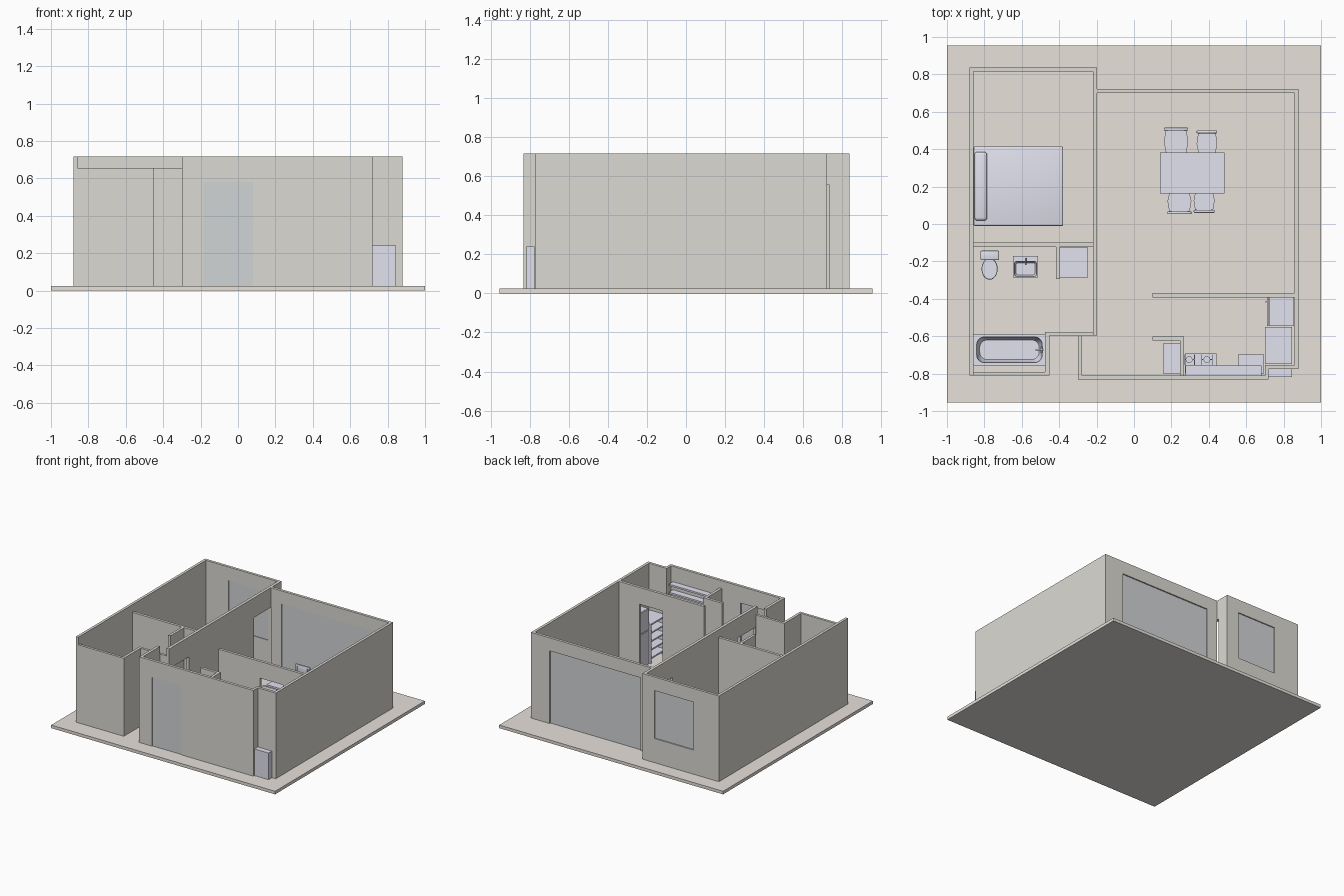
import bpy, bmesh, math
from mathutils import Matrix, Vector

if "Cube" in bpy.data.objects:
    bpy.data.objects.remove(bpy.data.objects["Cube"])

def material(name, rgb):
    m = bpy.data.materials.new(name)
    m.diffuse_color = (*rgb, 1)
    m.use_nodes = True
    m.node_tree.nodes["Principled BSDF"].inputs["Base Color"].default_value = m.diffuse_color
    return m

WALL = material("plaster", (0.72, 0.70, 0.65))
FLOOR = material("floor_tan", (0.80, 0.75, 0.70))
FURN = material("pale_lavender", (0.76, 0.76, 0.86))
GLASS = material("glass_grey", (0.64, 0.66, 0.67))
F, H, L = 0.025, 0.717, 0.655          # floor top, full and low wall tops

def finish(name, bm, mat, smooth=False):
    bmesh.ops.recalc_face_normals(bm, faces=bm.faces)
    me = bpy.data.meshes.new(name)
    bm.to_mesh(me)
    bm.free()
    ob = bpy.data.objects.new(name, me)
    bpy.context.collection.objects.link(ob)
    me.materials.append(mat)
    if smooth:
        bpy.ops.object.select_all(action='DESELECT')
        ob.select_set(True)
        bpy.context.view_layer.objects.active = ob
        bpy.ops.object.shade_smooth_by_angle(angle=math.radians(35))
    return ob

def add_box(bm, x0, x1, y0, y1, z0, z1):
    m = Matrix.Translation(((x0+x1)/2, (y0+y1)/2, (z0+z1)/2)) @ Matrix.Diagonal((x1-x0, y1-y0, z1-z0, 1))
    bmesh.ops.create_cube(bm, size=1, matrix=m)

def boxes(name, mat, *items):
    bm = bmesh.new()
    for b in items:
        add_box(bm, *b)
    return finish(name, bm, mat)

def soft_box(name, b, r, seg=3, mat=FURN):
    bm = bmesh.new()
    add_box(bm, *b)
    bmesh.ops.bevel(bm, geom=bm.edges[:], offset=r, segments=seg, affect='EDGES', profile=0.5)
    return finish(name, bm, mat, True)

def add_cyl(bm, p, q, r, seg=12):
    p, q = Vector(p), Vector(q)
    m = Matrix.Translation((p+q)/2) @ (q-p).to_track_quat('Z', 'Y').to_matrix().to_4x4()
    bmesh.ops.create_cone(bm, cap_ends=True, segments=seg, radius1=r, radius2=r, depth=(q-p).length, matrix=m)

def rods(name, r, *pairs):
    bm = bmesh.new()
    for p, q in pairs:
        add_cyl(bm, p, q, r)
    return finish(name, bm, FURN, True)

def wall(name, x0, x1, y0, y1, top=H, holes=()):
    # holes: (start, end, bottom, top) along the longer direction
    along_x = x1 - x0 > y1 - y0
    a, end = (x0, x1) if along_x else (y0, y1)
    parts = []
    def piece(s, e, z0, z1):
        if e > s and z1 > z0:
            parts.append((s, e, y0, y1, z0, z1) if along_x else (x0, x1, s, e, z0, z1))
    for s, e, z0, z1 in sorted(holes):
        piece(a, s, F, top)
        piece(s, e, F, z0)
        piece(s, e, z1, top)
        a = e
    piece(a, end, F, top)
    return boxes(name, WALL, *parts)

def basin(name, b, rim, depth, r):
    # box with a rounded, hollowed top
    x0, x1, y0, y1, z0, z1 = b
    def ring(bm, inset, z, rad):
        pts = []
        for cx, cy, a0 in ((x1, y1, 0), (x0, y1, 90), (x0, y0, 180), (x1, y0, 270)):
            sx, sy = (1 if cx == x1 else -1), (1 if cy == y1 else -1)
            for k in range(6):
                a = math.radians(a0 + 18*k)
                pts.append(bm.verts.new((cx - sx*(inset+rad) + rad*math.cos(a),
                                         cy - sy*(inset+rad) + rad*math.sin(a), z)))
        return pts
    bm = bmesh.new()
    rings = [ring(bm, 0, z0, 0.004), ring(bm, 0, z1, 0.004), ring(bm, rim, z1, r),
             ring(bm, rim*1.4, z1-depth*0.8, r), ring(bm, rim*2, z1-depth, r)]
    for p, q in zip(rings, rings[1:]):
        for i in range(len(p)):
            j = (i+1) % len(p)
            bm.faces.new((p[i], p[j], q[j], q[i]))
    bm.faces.new(rings[0])
    bm.faces.new(rings[-1])
    return finish(name, bm, FURN, True)

# Floor slab
boxes("floor_slab", FLOOR, (-1, 1, -0.955, 0.955, 0, F))

# Outer walls
wall("left_wall", -0.88, -0.858, -0.81, 0.837)
wall("bedroom_back_wall", -0.858, -0.22, 0.816, 0.837, holes=[(-0.655, -0.305, 0.22, 0.607)])
wall("living_back_wall", -0.197, 0.858, 0.70, 0.722, holes=[(-0.10, 0.712, F, 0.612)])
wall("right_wall", 0.858, 0.88, -0.775, 0.722)
wall("niche_back_wall", 0.70, 0.858, -0.775, -0.754)
wall("niche_side_wall", 0.70, 0.72, -0.832, -0.775)
wall("entry_front_wall", -0.278, 0.70, -0.832, -0.81, holes=[(-0.185, 0.08, F, 0.582)])
wall("entry_side_wall", -0.30, -0.278, -0.832, -0.597)
wall("bathroom_entry_wall", -0.475, -0.22, -0.597, -0.577, L)
wall("bathroom_jog_wall", -0.475, -0.453, -0.81, -0.597, L)
wall("bathroom_front_wall", -0.858, -0.475, -0.81, -0.79, L)

# Inner walls
wall("dividing_wall", -0.22, -0.197, -0.597, 0.837,
     holes=[(-0.575, -0.345, F, 0.557), (0.487, 0.736, F, 0.557)])
wall("bedroom_bath_wall", -0.858, -0.22, -0.122, -0.10, L)
wall("washer_screen_wall", -0.417, -0.396, -0.295, -0.122, L)
wall("kitchen_wall", 0.10, 0.858, -0.392, -0.37, holes=[(0.47, 0.675, F, 0.582)])
wall("kitchen_stub_wall", 0.10, 0.268, -0.624, -0.602, L)
wall("kitchen_end_wall", 0.246, 0.268, -0.81, -0.624, L)

# Glass panes and door leaf, set inside the wall thickness
boxes("bedroom_window", GLASS, (-0.655, -0.305, 0.822, 0.828, 0.22, 0.607))
boxes("living_window", GLASS, (-0.10, 0.712, 0.706, 0.712, F, 0.612))
boxes("front_door", GLASS, (-0.185, 0.08, -0.826, -0.820, F, 0.582))

# Outdoor unit
boxes("outdoor_unit", FURN, (0.717, 0.846, -0.818, -0.776, F, 0.24))

# Bed
soft_box("bed", (-0.857, -0.38, -0.01, 0.415, F, 0.155), 0.006)
soft_box("pillow", (-0.853, -0.785, 0.018, 0.386, 0.15, 0.19), 0.016)

# Dining table
boxes("table_top", FURN, (0.14, 0.483, 0.162, 0.383, 0.215, 0.23))
boxes("table_legs", FURN, *[(x, x+0.016, y, y+0.016, F, 0.215)
                            for x in (0.15, 0.457) for y in (0.172, 0.357)])

# Chairs: tapered seat, four legs, curved back with posts
def chair(i, cx, y_in, y_back, w):
    s = 1 if y_back > y_in else -1
    h, yb = w/2, y_back - s*0.012
    bm = bmesh.new()
    prof = [(-h*.8, y_in), (h*.8, y_in), (h, (y_in+yb)/2), (h*.85, yb), (-h*.85, yb), (-h, (y_in+yb)/2)]
    f = bm.faces.new([bm.verts.new((cx+x, y, 0.135)) for x, y in prof])
    ex = bmesh.ops.extrude_face_region(bm, geom=[f])
    bmesh.ops.translate(bm, vec=(0, 0, 0.013), verts=[v for v in ex['geom'] if isinstance(v, bmesh.types.BMVert)])
    finish(f"chair_seat_{i}", bm, FURN)
    legs = [((cx+k*h*.75, y, F), (cx+k*h*.75, y, t)) for k in (-1, 1)
            for y, t in ((y_in+s*0.012, 0.136), (yb, 0.26))]
    rods(f"chair_legs_{i}", 0.006, *legs)
    soft_box(f"chair_back_{i}", (cx-h, cx+h, min(yb-s*0.003, y_back), max(yb-s*0.003, y_back), 0.20, 0.275), 0.004, 2)

for i, c in enumerate(((0.225, 0.37, 0.515, 0.13), (0.39, 0.37, 0.50, 0.11),
                       (0.243, 0.18, 0.053, 0.128), (0.375, 0.18, 0.06, 0.112))):
    chair(i + 1, *c)

# Bathtub
basin("bathtub", (-0.857, -0.475, -0.757, -0.588, F, 0.17), 0.016, 0.115, 0.04)
rods("bathtub_tap", 0.005, ((-0.487, -0.672, 0.168), (-0.487, -0.672, 0.205)),
     ((-0.487, -0.672, 0.20), (-0.525, -0.672, 0.195)), ((-0.495, -0.69, 0.19), (-0.495, -0.654, 0.19)))

# Washbasin
boxes("basin_cabinet", FURN, (-0.638, -0.52, -0.28, -0.18, F, 0.20))
basin("washbasin", (-0.647, -0.513, -0.288, -0.192, 0.20, 0.245), 0.008, 0.035, 0.012)
boxes("basin_splash", FURN, (-0.647, -0.513, -0.192, -0.172, 0.20, 0.25))
rods("basin_tap", 0.004, ((-0.58, -0.185, 0.245), (-0.58, -0.185, 0.275)), ((-0.58, -0.183, 0.273), (-0.58, -0.22, 0.27)))

# Toilet
soft_box("toilet_tank", (-0.821, -0.722, -0.193, -0.143, 0.10, 0.235), 0.006)
bm = bmesh.new()
levels = []
for z, k in ((F, 0.62), (0.08, 0.6), (0.115, 0.95), (0.145, 1.0), (0.15, 0.95)):
    levels.append([bm.verts.new((-0.772 + 0.043*k*math.cos(t*math.tau/24),
                                 -0.24 + 0.058*k*math.sin(t*math.tau/24), z)) for t in range(24)])
for p, q in zip(levels, levels[1:]):
    for t in range(24):
        bm.faces.new((p[t], p[(t+1) % 24], q[(t+1) % 24], q[t]))
bm.faces.new(levels[0])
bm.faces.new(levels[-1])
finish("toilet_bowl", bm, FURN, True)

# Washing machine
boxes("washer", FURN, (-0.395, -0.246, -0.285, -0.126, F, 0.27))

# Fridge with split doors and handle
boxes("fridge", FURN, (0.722, 0.856, -0.545, -0.393, F, 0.47))
boxes("fridge_doors", FURN, (0.712, 0.72, -0.545, -0.393, F, 0.295), (0.712, 0.72, -0.545, -0.393, 0.302, 0.47))
rods("fridge_handle", 0.004, ((0.706, -0.415, 0.32), (0.706, -0.415, 0.40)))

# Open shelf beside the fridge
boxes("side_shelf", FURN, *[(0.70, 0.846, -0.737, -0.562, z, z+0.012) for z in (0.06, 0.128, 0.196, 0.264, 0.332)],
      (0.70, 0.846, -0.562, -0.55, F, 0.344), (0.70, 0.846, -0.749, -0.737, F, 0.344))

# Wall shelves above the cooker
boxes("wall_shelves", FURN, *[(0.275, 0.683, -0.809, -0.757, z, z+0.014) for z in (0.45, 0.515, 0.58)])

# Sink base, shoe cabinet and cooker
boxes("sink_base", FURN, (0.555, 0.695, -0.80, -0.698, F, 0.26))
boxes("shoe_cabinet", FURN, (0.155, 0.245, -0.80, -0.64, F, 0.30))
boxes("cooker", FURN, (0.272, 0.442, -0.80, -0.692, F, 0.245))
bm = bmesh.new()
for x in (0.295, 0.39):
    add_cyl(bm, (x, -0.725, 0.244), (x, -0.725, 0.256), 0.018, 20)
    for d in (-0.028, 0.028):
        add_box(bm, x+d-0.002, x+d+0.002, -0.753, -0.697, 0.244, 0.262)
    add_box(bm, x-0.028, x+0.028, -0.727, -0.723, 0.257, 0.262)
finish("cooker_burners", bm, FURN, True)
